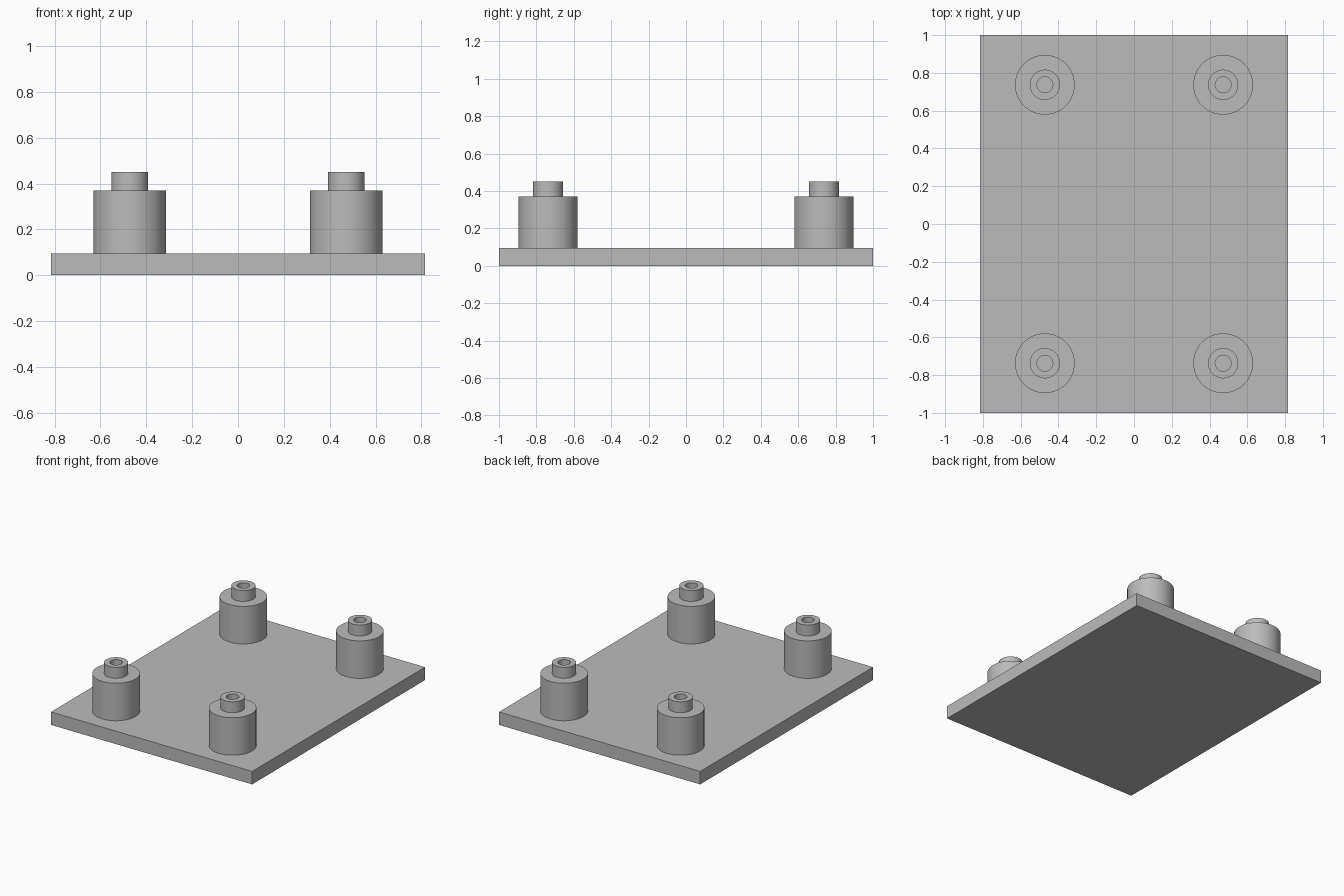
import bpy
import bmesh
import math

cube = bpy.data.objects.get("Cube")
if cube:
    bpy.data.objects.remove(cube, do_unlink=True)

PLATE_SIZE = (1.63, 2.0, 0.095)
POST_X, POST_Y = 0.472, 0.737
SEGMENTS = 64

grey = bpy.data.materials.new("plain grey")
grey.use_nodes = True
GREY = (0.5, 0.5, 0.5, 1.0)
grey.diffuse_color = GREY
grey.node_tree.nodes["Principled BSDF"].inputs["Base Color"].default_value = GREY


def add_object(name, bm, location=(0, 0, 0)):
    bmesh.ops.recalc_face_normals(bm, faces=bm.faces)
    mesh = bpy.data.meshes.new(name)
    bm.to_mesh(mesh)
    bm.free()
    mesh.materials.append(grey)
    obj = bpy.data.objects.new(name, mesh)
    obj.location = location
    bpy.context.collection.objects.link(obj)
    return obj


def lathe(name, profile, location):
    """Spin a closed radius/height profile around the vertical axis."""
    bm = bmesh.new()
    verts = [bm.verts.new((r, 0, z)) for r, z in profile]
    edges = [bm.edges.new((a, b)) for a, b in zip(verts, verts[1:] + verts[:1])]
    bmesh.ops.spin(bm, geom=verts + edges, axis=(0, 0, 1), cent=(0, 0, 0),
                   angle=math.tau, steps=SEGMENTS, use_merge=True)
    bmesh.ops.remove_doubles(bm, verts=bm.verts, dist=1e-5)
    obj = add_object(name, bm, location)
    bpy.ops.object.select_all(action="DESELECT")
    obj.select_set(True)
    bpy.context.view_layer.objects.active = obj
    bpy.ops.object.shade_smooth_by_angle(angle=math.radians(30))
    return obj


# Flat base plate
bm = bmesh.new()
bmesh.ops.create_cube(bm, size=1)
bmesh.ops.scale(bm, vec=PLATE_SIZE, verts=bm.verts)
add_object("base_plate", bm, (0, 0, PLATE_SIZE[2] / 2))

# Stepped standoff: wide body, narrow collar, bored hole down to the plate
standoff = [(0.042, 0.09), (0.158, 0.09), (0.158, 0.37),
            (0.08, 0.37), (0.08, 0.45), (0.042, 0.45)]
for y_name, y in (("front", -POST_Y), ("back", POST_Y)):
    for x_name, x in (("right", -POST_X), ("left", POST_X)):
        lathe(f"{y_name}_{x_name}_standoff", standoff, (x, y, 0))
